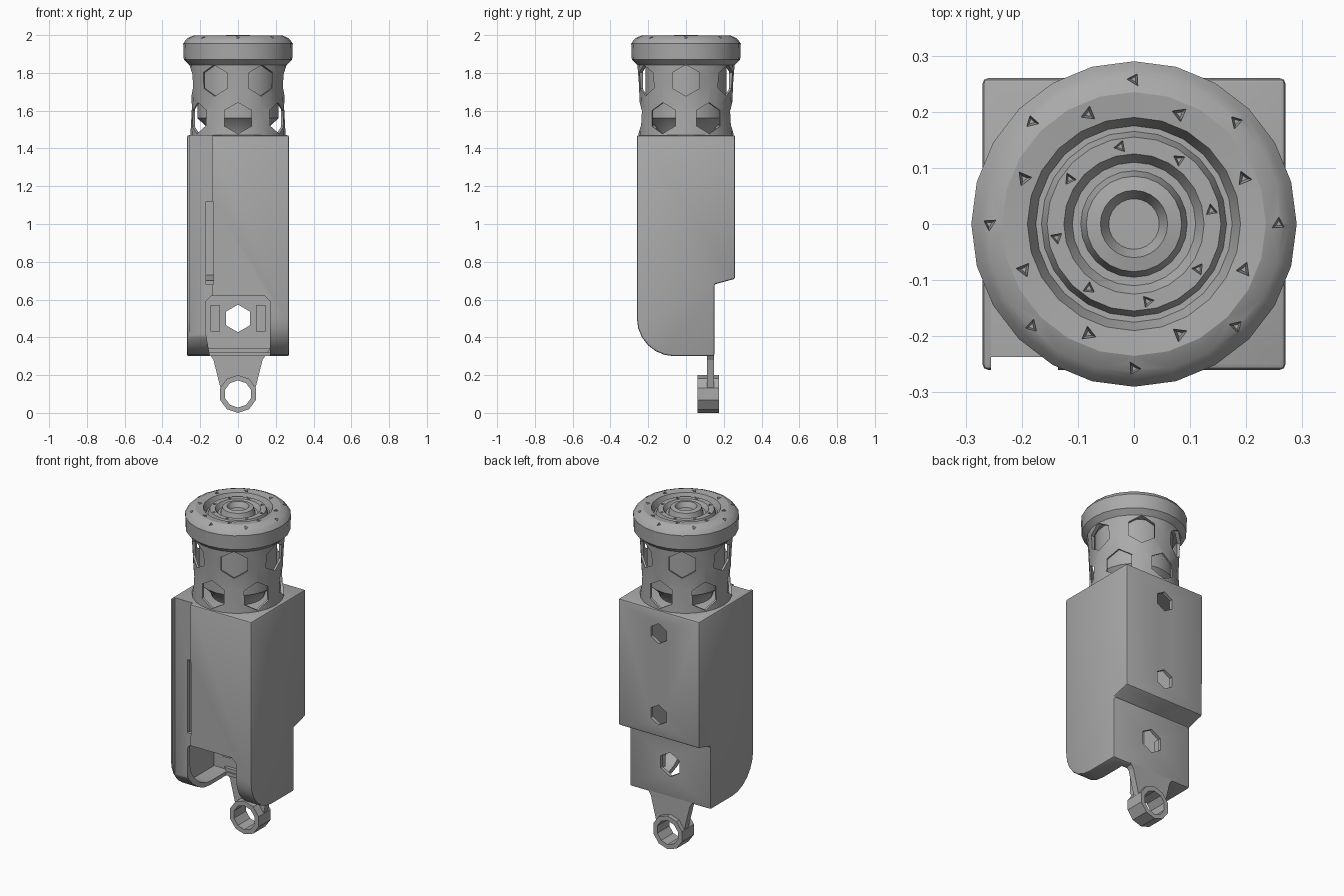
import bpy, bmesh, math
from mathutils import Matrix, Vector

if "Cube" in bpy.data.objects:
    bpy.data.objects.remove(bpy.data.objects["Cube"], do_unlink=True)

metal = bpy.data.materials.new("grey metal")
metal.use_nodes = True
GREY = (0.4, 0.4, 0.4, 1)
metal.diffuse_color = GREY
metal.node_tree.nodes["Principled BSDF"].inputs["Base Color"].default_value = GREY


def finish(name, bm):
    bmesh.ops.recalc_face_normals(bm, faces=bm.faces)
    mesh = bpy.data.meshes.new(name)
    bm.to_mesh(mesh)
    bm.free()
    obj = bpy.data.objects.new(name, mesh)
    bpy.context.collection.objects.link(obj)
    mesh.materials.append(metal)
    return obj


def activate(obj):
    bpy.ops.object.select_all(action='DESELECT')
    obj.select_set(True)
    bpy.context.view_layer.objects.active = obj


def prism(name, points, to3d, lo, hi):
    """Extrude a 2D outline between two depths."""
    bm = bmesh.new()
    face = bm.faces.new([bm.verts.new(to3d(a, b, lo)) for a, b in points])
    moved = bmesh.ops.extrude_face_region(bm, geom=[face])["geom"]
    shift = Vector(to3d(0, 0, hi)) - Vector(to3d(0, 0, lo))
    bmesh.ops.translate(bm, vec=shift, verts=[v for v in moved if isinstance(v, bmesh.types.BMVert)])
    return finish(name, bm)


def along_x(y, z, x):
    return (x, y, z)


def along_y(x, z, y):
    return (x, y, z)


def box(name, x, y, z):
    return prism(name, [(x[0], z[0]), (x[1], z[0]), (x[1], z[1]), (x[0], z[1])], along_y, *y)


def ngon(cx, cz, r, sides, turn=math.pi / 2):
    return [(cx + r * math.cos(turn + math.tau * i / sides),
             cz + r * math.sin(turn + math.tau * i / sides)) for i in range(sides)]


def lathe(name, profile, sides=24):
    """Revolve a closed (radius, z) loop around the z axis."""
    bm = bmesh.new()
    rings = [[bm.verts.new((r * math.cos(math.tau * i / sides), r * math.sin(math.tau * i / sides), z))
              for i in range(sides)] for r, z in profile]
    for a, b in zip(rings, rings[1:] + rings[:1]):
        for i in range(sides):
            j = (i + 1) % sides
            bm.faces.new((a[i], a[j], b[j], b[i]))
    bmesh.ops.remove_doubles(bm, verts=bm.verts, dist=1e-5)
    return finish(name, bm)


def cut(obj, cutters):
    for cutter in cutters:
        mod = obj.modifiers.new("cut", 'BOOLEAN')
        mod.operation, mod.solver, mod.object = 'DIFFERENCE', 'EXACT', cutter
        activate(obj)
        bpy.ops.object.modifier_apply(modifier=mod.name)
        bpy.data.objects.remove(cutter, do_unlink=True)


def smooth(obj, angle=28):
    activate(obj)
    bpy.ops.object.shade_smooth_by_angle(angle=math.radians(angle))


def side_outline(front, back, low_back, bottom, top, step, radius):
    arc = [(front + radius * (1 - math.cos(t)), bottom + radius * (1 - math.sin(t)))
           for t in [math.pi / 2 * i / 6 for i in range(7)]]
    return [(front, top)] + arc + [(low_back, bottom), (low_back, step - 0.03), (back, step), (back, top)]


# Hollow housing with rounded front foot and stepped back
housing = prism("housing", side_outline(-0.26, 0.26, 0.15, 0.3, 1.47, 0.71, 0.2), along_x, -0.27, 0.27)
bevel = housing.modifiers.new("bevel", 'BEVEL')
bevel.width, bevel.segments, bevel.limit_method = 0.01, 2, 'ANGLE'
bevel.angle_limit = math.radians(50)
activate(housing)
bpy.ops.object.modifier_apply(modifier="bevel")
notch = [(-0.14, 0.25), (-0.17, 0.42), (-0.17, 0.59), (-0.14, 0.62),
         (0.14, 0.62), (0.17, 0.59), (0.17, 0.25)]
cut(housing, [
    prism("cavity", side_outline(-0.215, 0.24, 0.13, 0.32, 1.45, 0.73, 0.17), along_x, -0.25, 0.25),
    box("recess", (-0.255, -0.135), (-0.4, -0.237), (0.36, 1.6)),
    box("slot", (-0.17, -0.13), (-0.5, -0.1), (0.68, 1.12)),
    prism("notch", notch, along_y, -0.5, 0.1),
    prism("upper hole", ngon(0, 1.33, 0.06, 6), along_y, 0.1, 0.4),
    prism("lower hole", ngon(0, 0.84, 0.06, 6), along_y, 0.1, 0.4),
    prism("plate hole", ngon(0.0, 0.5, 0.073, 6), along_y, 0.05, 0.4),
])
smooth(housing)

# Small posts beside the plate hole
for side, label in ((-1, "right"), (1, "left")):
    box(label + "_post", sorted((side * 0.095, side * 0.145)), (0.06, 0.135), (0.43, 0.57))

# Tapered hanging tab and its ring
tab = prism("hanging_tab", [(-0.17, 0.34), (-0.13, 0.28), (-0.09, 0.12), (0.09, 0.12),
                            (0.13, 0.28), (0.17, 0.34)], along_y, 0.11, 0.149)
cut(tab, [prism("tab hole", ngon(0, 0.1, 0.08, 10), along_y, 0, 0.3)])
ring = prism("hanging_ring", ngon(0, 0.1, 0.1, 10), along_y, 0.06, 0.175)
cut(ring, [prism("ring hole", ngon(0, 0.1, 0.072, 10), along_y, 0, 0.3)])

# Perforated sleeve with two staggered rows of hexagonal holes
sleeve = lathe("sleeve", [(0.252, 1.47), (0.244, 1.62), (0.25, 1.75), (0.258, 1.85),
                          (0.235, 1.85), (0.235, 1.47)])
holes = []
for z, offset in ((1.76, 30), (1.56, 0)):
    for i in range(6):
        hole = prism("sleeve hole", ngon(0, z, 0.083, 6), along_y, -0.4, -0.15)
        hole.data.transform(Matrix.Rotation(math.radians(offset + 60 * i), 4, 'Z'))
        holes.append(hole)
cut(sleeve, holes)
smooth(sleeve)

# Solid core inside the sleeve
smooth(lathe("core", [(0, 1.46), (0.14, 1.46), (0.16, 1.51), (0.215, 1.56), (0.215, 1.88), (0, 1.88)]))

# Flared cap with concentric grooves and dimples
cap = lathe("cap", [(0, 1.84), (0.255, 1.84), (0.287, 1.87), (0.29, 1.955), (0.278, 1.972),
                    (0.265, 1.985), (0.235, 1.998), (0.19, 1.993), (0.175, 1.955), (0.165, 1.955),
                    (0.155, 1.985), (0.125, 1.985), (0.11, 1.96), (0.095, 1.96), (0.085, 1.995),
                    (0.06, 2.0), (0.045, 1.97), (0, 1.97)])
dimples = []
for count, radius, turn in ((8, 0.258, 0), (8, 0.212, 22.5), (8, 0.14, 10)):
    for i in range(count):
        bm = bmesh.new()
        bmesh.ops.create_cone(bm, segments=3, radius1=0.006, radius2=0.02, depth=0.06, cap_ends=True)
        a = math.radians(turn) + math.tau * i / count
        bmesh.ops.transform(bm, verts=bm.verts, matrix=Matrix.Translation(
            (radius * math.cos(a), radius * math.sin(a), 1.99)) @ Matrix.Rotation(a, 4, 'Z'))
        dimples.append(finish("dimple", bm))
cut(cap, dimples)
smooth(cap)
